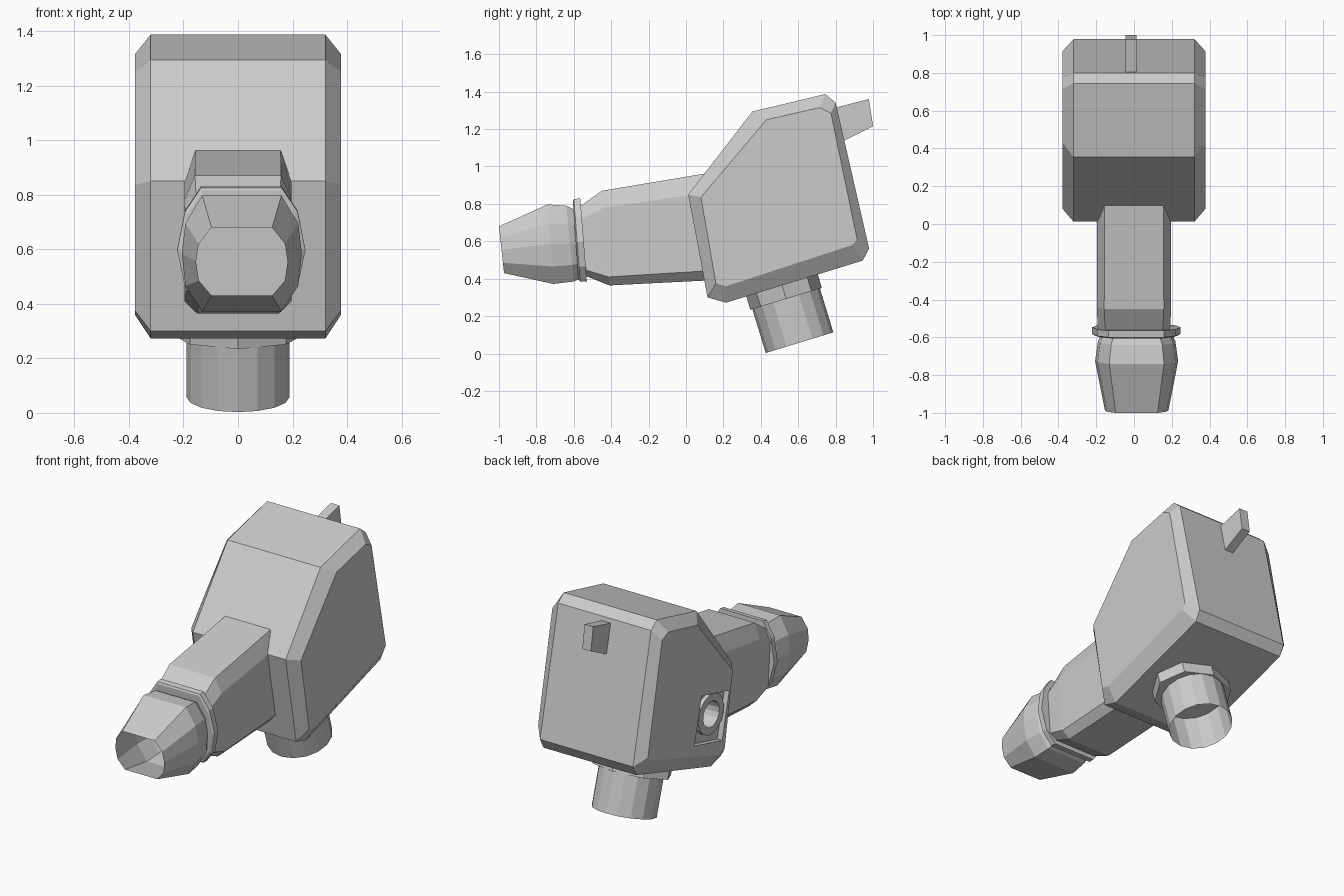
import bpy, bmesh, math
from mathutils import Matrix, Vector

if "Cube" in bpy.data.objects:
    bpy.data.objects.remove(bpy.data.objects["Cube"])


def loft(name, rings, caps=(True, True)):
    """Skin a list of equal-length point rings into one flat-shaded object."""
    bm = bmesh.new()
    loops = [[bm.verts.new(p) for p in ring] for ring in rings]
    n = len(loops[0])
    for a, b in zip(loops, loops[1:]):
        for i in range(n):
            j = (i + 1) % n
            bm.faces.new((a[i], a[j], b[j], b[i]))
    if caps[0]:
        bm.faces.new(loops[0][::-1])
    if caps[1]:
        bm.faces.new(loops[-1])
    bmesh.ops.recalc_face_normals(bm, faces=bm.faces)
    mesh = bpy.data.meshes.new(name)
    bm.to_mesh(mesh)
    bm.free()
    ob = bpy.data.objects.new(name, mesh)
    bpy.context.collection.objects.link(ob)
    return ob


def section(top, bottom, half, shape, cx=0.0):
    """Tilted cross-section between a top and a bottom (y, z) point."""
    right = [(half * w, t) for w, t in shape]
    pts = right + [(-x, t) for x, t in reversed(right)]
    return [(cx + x, top[0] + (bottom[0] - top[0]) * t,
             top[1] + (bottom[1] - top[1]) * t) for x, t in pts]


def circle(r, n, h, matrix, squash=1.0):
    return [matrix @ Vector((r * math.cos(2 * math.pi * i / n),
                             squash * r * math.sin(2 * math.pi * i / n), h))
            for i in range(n)]


def cut(target, cutter):
    cutter.hide_render = True
    mod = target.modifiers.new("cut", 'BOOLEAN')
    mod.operation = 'DIFFERENCE'
    mod.solver = 'EXACT'
    mod.object = cutter
    bpy.context.view_layer.objects.active = target
    bpy.ops.object.modifier_apply(modifier=mod.name)
    bpy.data.objects.remove(cutter)


# Body: side profile with inset, chamfered flanks
outer = [(0.012, 0.85), (0.355, 1.294), (0.745, 1.387), (0.80, 1.342),
         (0.979, 0.561), (0.945, 0.497), (0.214, 0.272), (0.115, 0.30)]
inner = [(0.08, 0.835), (0.43, 1.25), (0.715, 1.315), (0.775, 1.285),
         (0.915, 0.61), (0.89, 0.58), (0.215, 0.36), (0.16, 0.375)]
body = loft("body", [[(x, y, z) for y, z in prof] for x, prof in
                     ((-0.378, inner), (-0.32, outer), (0.32, outer), (0.378, inner))])

# Left side recess and socket
side = Matrix.Translation((-0.345, 0.28, 0.635)) @ Matrix.Rotation(math.radians(14), 4, 'X')
s = 0.14
cut(body, loft("recess_cutter", [[side @ Vector((x, a * s, b * s)) for a, b in
                                  ((-1, -1.2), (1, -1.2), (1, 0.9), (-1, 0.9))]
                                 for x in (-0.1, 0.0)]))
socket = side @ Matrix.Rotation(math.radians(-90), 4, 'Y')  # local z points to -x
cut(body, loft("hole_cutter", [circle(0.08, 16, h, socket) for h in (-0.12, 0.1)]))
loft("socket_ring", [circle(r, 16, h, socket) for r, h in
                     ((0.08, -0.01), (0.08, 0.025), (0.125, 0.025), (0.125, -0.01))],
     caps=(False, False))

# Neck: chamfered box tapering to its front end
neck = [(0.80, 0), (1, 0.18), (1, 0.91), (0.76, 1)]
loft("neck", [section((0.30, 0.995), (0.30, 0.40), 0.195, neck),
              section((-0.45, 0.87), (-0.41, 0.364), 0.197, neck),
              section((-0.59, 0.77), (-0.55, 0.42), 0.19, neck)])

# Collar: thin tilted ring between neck and nose
rounded = [(0.63, 0), (0.88, 0.2), (1, 0.52), (0.88, 0.82), (0.62, 1)]
loft("collar", [section((-0.605, 0.815), (-0.575, 0.395), 0.222, rounded, 0.012),
                section((-0.60, 0.825), (-0.565, 0.385), 0.235, rounded, 0.012),
                section((-0.565, 0.83), (-0.53, 0.385), 0.235, rounded, 0.012)])

# Nose: open-ended muzzle
muzzle = [(0.66, 0), (0.94, 0.24), (1, 0.5), (0.94, 0.78), (0.66, 1)]
loft("nose", [section(top, bottom, half, muzzle, 0.014) for top, bottom, half in
              (((-0.60, 0.77), (-0.57, 0.40), 0.187),
               ((-0.64, 0.79), (-0.60, 0.385), 0.205),
               ((-0.74, 0.797), (-0.71, 0.372), 0.22),
               ((-1.0, 0.68), (-0.973, 0.43), 0.168))], caps=(True, False))

# Bottom pipe and its octagonal nut, square to the sloping underside
base = Matrix.Translation((0, 0.607, 0.058)) @ Matrix.Rotation(math.radians(17), 4, 'X')
loft("bottom_pipe", [circle(0.189, 16, h, base) for h in (0, 0.36)], caps=(False, True))
loft("pipe_nut", [circle(0.25, 8, h, base, 0.8) for h in (0.245, 0.36)])

# Rear tab
tab = [(0.78, 1.31), (0.978, 1.36), (1.0, 1.215), (0.82, 1.125)]
loft("rear_tab", [[(x, y, z) for y, z in tab] for x in (-0.045, 0.014)])
